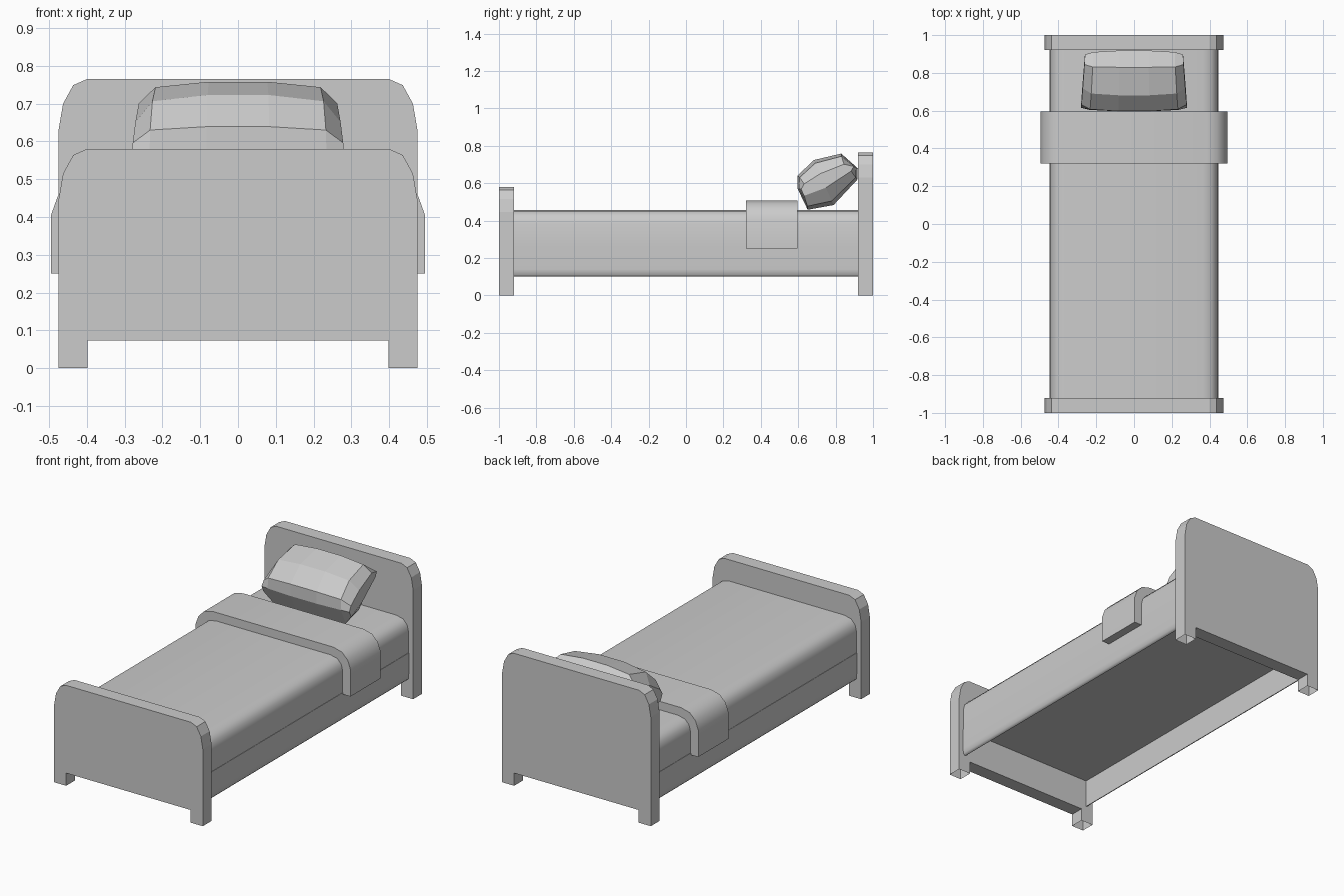
import bpy, bmesh, math
from mathutils import Vector

cube = bpy.data.objects.get("Cube")
if cube:
    bpy.data.objects.remove(cube, do_unlink=True)

grey = bpy.data.materials.new("plain grey")
grey.use_nodes = True
GREY = (0.6, 0.6, 0.6, 1)
grey.diffuse_color = GREY
grey.node_tree.nodes["Principled BSDF"].inputs["Base Color"].default_value = GREY


def finish(name, bm, smooth=0):
    bmesh.ops.recalc_face_normals(bm, faces=bm.faces)
    mesh = bpy.data.meshes.new(name)
    bm.to_mesh(mesh)
    bm.free()
    mesh.materials.append(grey)
    obj = bpy.data.objects.new(name, mesh)
    bpy.context.collection.objects.link(obj)
    if smooth:
        bpy.ops.object.select_all(action="DESELECT")
        obj.select_set(True)
        bpy.context.view_layer.objects.active = obj
        bpy.ops.object.shade_smooth_by_angle(angle=math.radians(smooth))
    return obj


def mirrored(half):
    """Close a right-hand half outline by mirroring it across x = 0."""
    return half + [(-x, z) for x, z in reversed(half)]


def extrude(name, outline, y0, y1, smooth=0, open_below=None):
    """Extrude an (x, z) outline along y."""
    bm = bmesh.new()
    face = bm.faces.new([bm.verts.new((x, y0, z)) for x, z in outline])
    new = bmesh.ops.extrude_face_region(bm, geom=[face])["geom"]
    if not face.is_valid or len(bm.faces) == len(outline) + 1:
        bm.faces.new([v for v in bm.verts if v.co.y == y0][:len(outline)])
    bmesh.ops.translate(bm, vec=(0, y1 - y0, 0),
                        verts=[g for g in new if isinstance(g, bmesh.types.BMVert)])
    if open_below is not None:
        soles = [f for f in bm.faces if all(v.co.z <= open_below for v in f.verts)]
        bmesh.ops.delete(bm, geom=soles, context="FACES_ONLY")
    return finish(name, bm, smooth)


# Headboard and footboard: chamfered top corners and two short legs
def board(name, top, y0, y1):
    half = [(0.398, 0.073), (0.398, 0), (0.475, 0), (0.475, top - 0.135),
            (0.463, top - 0.065), (0.436, top - 0.016), (0.40, top)]
    extrude(name, mirrored(half), y0, y1, open_below=0.001)


board("headboard", 0.765, 0.92, 1.0)
board("footboard", 0.58, -1.0, -0.92)

# Mattress with rounded upper edges
mattress = [(0.445, 0.26), (0.445, 0.385), (0.436, 0.42), (0.41, 0.447), (0.365, 0.457)]
extrude("mattress", mirrored(mattress), -0.92, 0.92, 40)

# Side rails, rounded at the bottom
for side, name in ((1, "left_rail"), (-1, "right_rail")):
    rail = [(0.43, 0.26), (0.447, 0.26), (0.447, 0.14), (0.445, 0.11), (0.435, 0.10), (0.43, 0.10)]
    extrude(name, [(side * x, z) for x, z in rail], -0.92, 0.92, 50)

# Folded blanket draped over the mattress
fold = [(0.445, 0.25), (0.495, 0.25), (0.495, 0.405), (0.477, 0.455), (0.44, 0.492), (0.385, 0.506)]
inner = [(0.365, 0.457), (0.41, 0.447), (0.436, 0.42), (0.445, 0.385)]
arch = fold + [(-x, z) for x, z in reversed(fold)]
arch += [(-x, z) for x, z in reversed(inner)] + inner
extrude("blanket_fold", arch, 0.32, 0.595, 40)

# Pillow: tilted eight-sided sections lofted along x, pinched at the ends
section = [(0.595, 0.57), (0.595, 0.64), (0.68, 0.725), (0.83, 0.76),
           (0.92, 0.68), (0.92, 0.62), (0.79, 0.48), (0.65, 0.455)]
centre = Vector((0.757, 0.63))
along = Vector((0.9, 0.436))
across = Vector((-0.436, 0.9))
bm = bmesh.new()
rings = []
for x, long, thick in ((-0.27, 0.9, 0.3), (-0.225, 0.95, 0.82), (-0.08, 0.99, 0.98),
                       (0.08, 0.99, 0.98), (0.225, 0.95, 0.82), (0.27, 0.9, 0.3)):
    ring = []
    for p in section:
        d = Vector(p) - centre
        u, v = d.dot(along) * long, d.dot(across) * thick
        q = centre + along * u + across * v
        flare = 1 - 0.25 * u
        ring.append(bm.verts.new((x * flare, q.x, q.y)))
    rings.append(ring)
for a, b in zip(rings, rings[1:]):
    for i in range(8):
        j = (i + 1) % 8
        bm.faces.new((a[i], a[j], b[j], b[i]))
bm.faces.new(rings[0])
bm.faces.new(rings[-1])
finish("pillow", bm)
